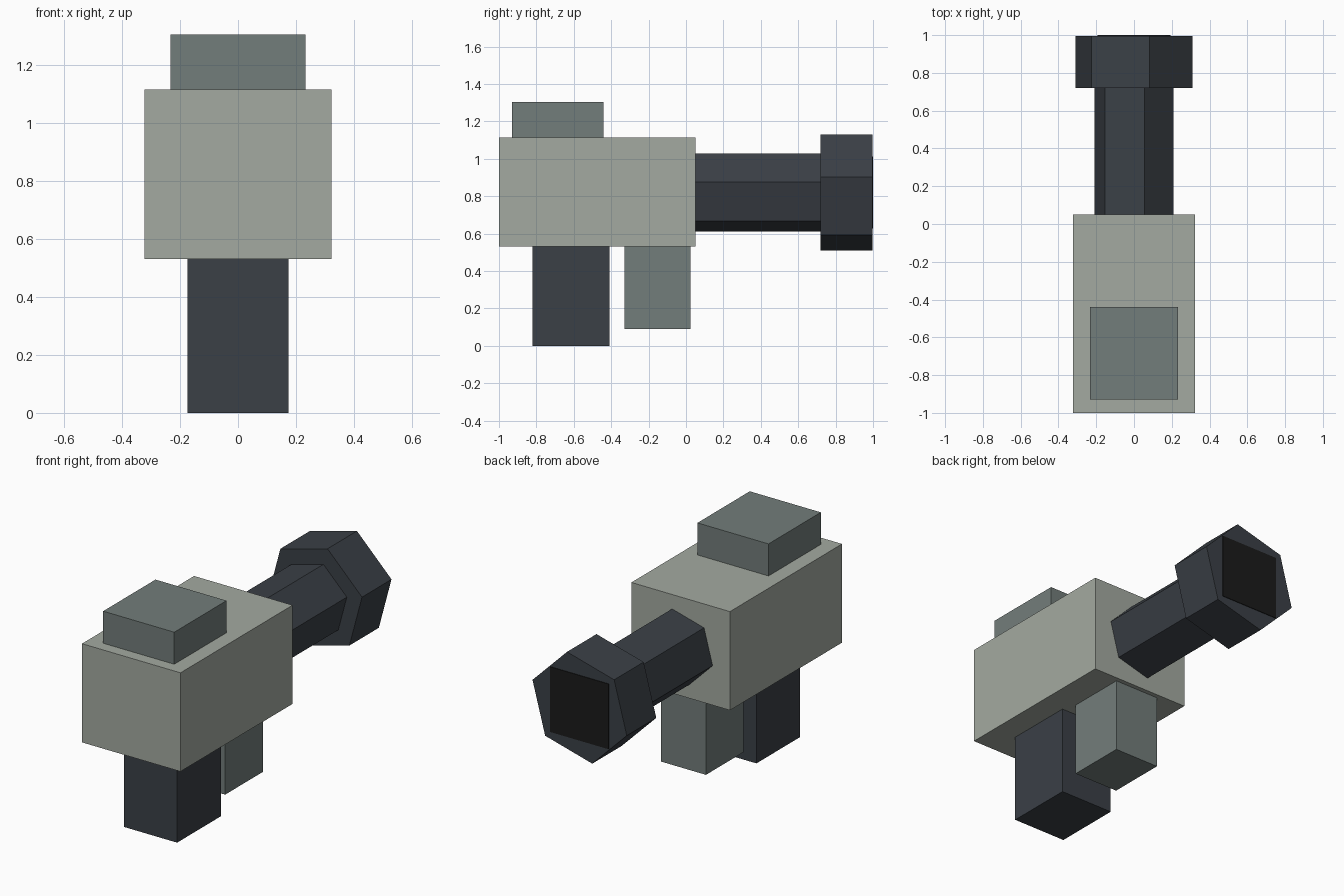
import bpy
import math
from mathutils import Vector

if "Cube" in bpy.data.objects:
    bpy.data.objects.remove(bpy.data.objects["Cube"], do_unlink=True)


def linear(c):
    return c / 12.92 if c <= 0.04045 else ((c + 0.055) / 1.055) ** 2.4


def material(name, rgb):
    colour = (*[linear(c) for c in rgb], 1)
    mat = bpy.data.materials.new(name)
    mat.use_nodes = True
    mat.diffuse_color = colour
    mat.node_tree.nodes["Principled BSDF"].inputs["Base Color"].default_value = colour
    return mat


pale = material("pale grey", (0.64, 0.665, 0.63))
mid = material("mid grey", (0.45, 0.49, 0.48))
dark = material("dark slate", (0.23, 0.25, 0.275))
black = material("black", (0.105, 0.105, 0.105))


def finish(name, mat):
    ob = bpy.context.object
    ob.name = name
    ob.data.materials.append(mat)
    return ob


def box(name, mat, low, high):
    """Box between two opposite corners."""
    low, high = Vector(low), Vector(high)
    bpy.ops.mesh.primitive_cube_add(size=1, location=(low + high) / 2)
    ob = finish(name, mat)
    ob.scale = high - low
    return ob


def hex_tube(name, mat, radius, y0, y1):
    """Six-sided prism along y, turned about its axis."""
    bpy.ops.mesh.primitive_cylinder_add(
        vertices=6, radius=radius, depth=y1 - y0,
        location=(0, (y0 + y1) / 2, AXIS_Z), rotation=(math.pi / 2, 0, 0))
    ob = finish(name, mat)
    ob.rotation_euler = (math.pi / 2, math.radians(15), 0)
    return ob


AXIS_Z = 0.82

# Main housing and the block on top
box("body", pale, (-0.323, -1, 0.53), (0.323, 0.05, 1.115))
box("top_block", mid, (-0.233, -0.93, 1.115), (0.233, -0.44, 1.305))

# Parts below the housing
box("grip", dark, (-0.175, -0.82, 0), (0.175, -0.41, 0.53))
box("rear_block", mid, (-0.147, -0.33, 0.09), (0.147, 0.023, 0.53))

# Hexagonal barrel with a wider end and a dark square opening
hex_tube("barrel", dark, 0.217, 0.05, 0.72)
hex_tube("barrel_end", dark, 0.32, 0.72, 0.996)
box("opening", black, (-0.193, 0.992, AXIS_Z - 0.193), (0.193, 1, AXIS_Z + 0.193))
